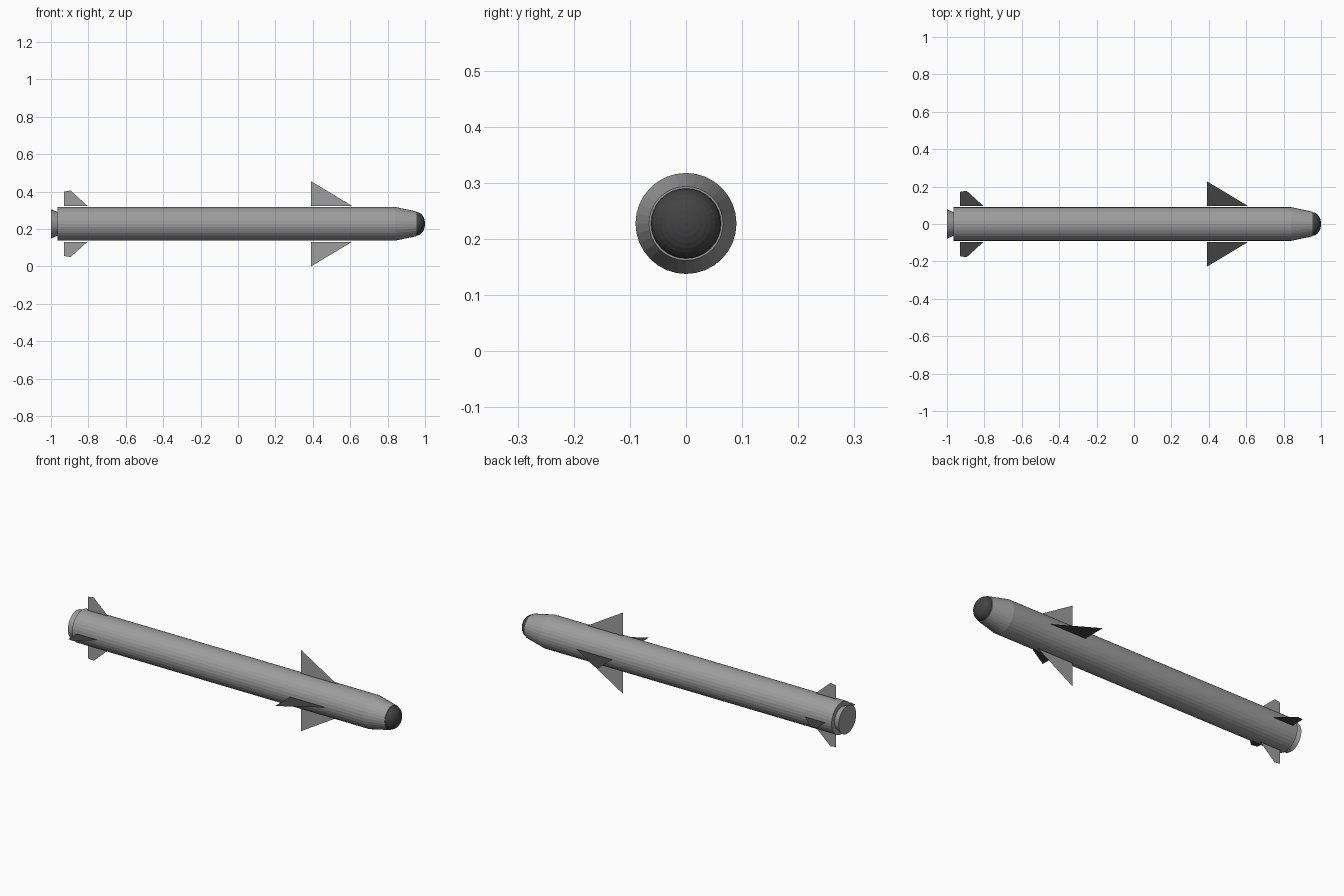
import bpy, bmesh, math

if "Cube" in bpy.data.objects:
    bpy.data.objects.remove(bpy.data.objects["Cube"])

AXIS_Z = 0.228
SIDES = 32


def grey(name, value):
    mat = bpy.data.materials.new(name)
    mat.diffuse_color = (value, value, value, 1)
    mat.use_nodes = True
    mat.node_tree.nodes["Principled BSDF"].inputs["Base Color"].default_value = mat.diffuse_color
    return mat


PAINT = grey("grey_paint", 0.34)
DARK = grey("dark_grey", 0.055)


def finish(name, bm, mat):
    mesh = bpy.data.meshes.new(name)
    bm.to_mesh(mesh)
    bm.free()
    mesh.materials.append(mat)
    obj = bpy.data.objects.new(name, mesh)
    obj.location.z = AXIS_Z
    bpy.context.collection.objects.link(obj)
    return obj


def lathe(name, profile, mat):
    """Turn an (x, radius) profile around the long axis."""
    bm = bmesh.new()
    verts = [bm.verts.new((x, 0, r)) for x, r in profile]
    edges = [bm.edges.new(pair) for pair in zip(verts, verts[1:])]
    bmesh.ops.spin(bm, geom=verts + edges, cent=(0, 0, 0), axis=(1, 0, 0),
                   angle=2 * math.pi, steps=SIDES, use_merge=True)
    bmesh.ops.remove_doubles(bm, verts=bm.verts, dist=1e-5)
    bmesh.ops.recalc_face_normals(bm, faces=bm.faces)
    return finish(name, bm, mat)


def fin_set(name, outline):
    """Four flat fins around the axis: upright ones grey, level ones dark."""
    for i in range(4):
        bm = bmesh.new()
        a = i * math.pi / 2
        face = bm.faces.new([bm.verts.new((x, r * math.sin(a), r * math.cos(a)))
                             for x, r in outline])
        face.normal_update()
        if face.normal.y + face.normal.z > 0:
            face.normal_flip()
        finish(f"{name}_{i + 1}", bm, DARK if i % 2 else PAINT)


# Tube with tapered front section
lathe("body", [(-0.965, 0), (-0.965, 0.09), (0.84, 0.09),
               (0.955, 0.066), (0.955, 0)], PAINT)

# Flared exhaust nozzle
lathe("nozzle", [(-1.0, 0), (-1.0, 0.078), (-0.963, 0.063), (-0.963, 0)], PAINT)

# Dark rounded seeker dome
dome = [(0.955 + 0.045 * math.sin(t), 0.0625 * math.cos(t))
        for t in (i * math.pi / 16 for i in range(8))]
lathe("seeker_dome", [(0.955, 0)] + dome + [(1.0, 0)], DARK)

# Mid wings and tail fins
fin_set("wing", [(0.39, 0.096), (0.39, 0.228), (0.61, 0.096)])
fin_set("tail_fin", [(-0.93, 0.096), (-0.93, 0.172),
                     (-0.895, 0.178), (-0.805, 0.096)])
